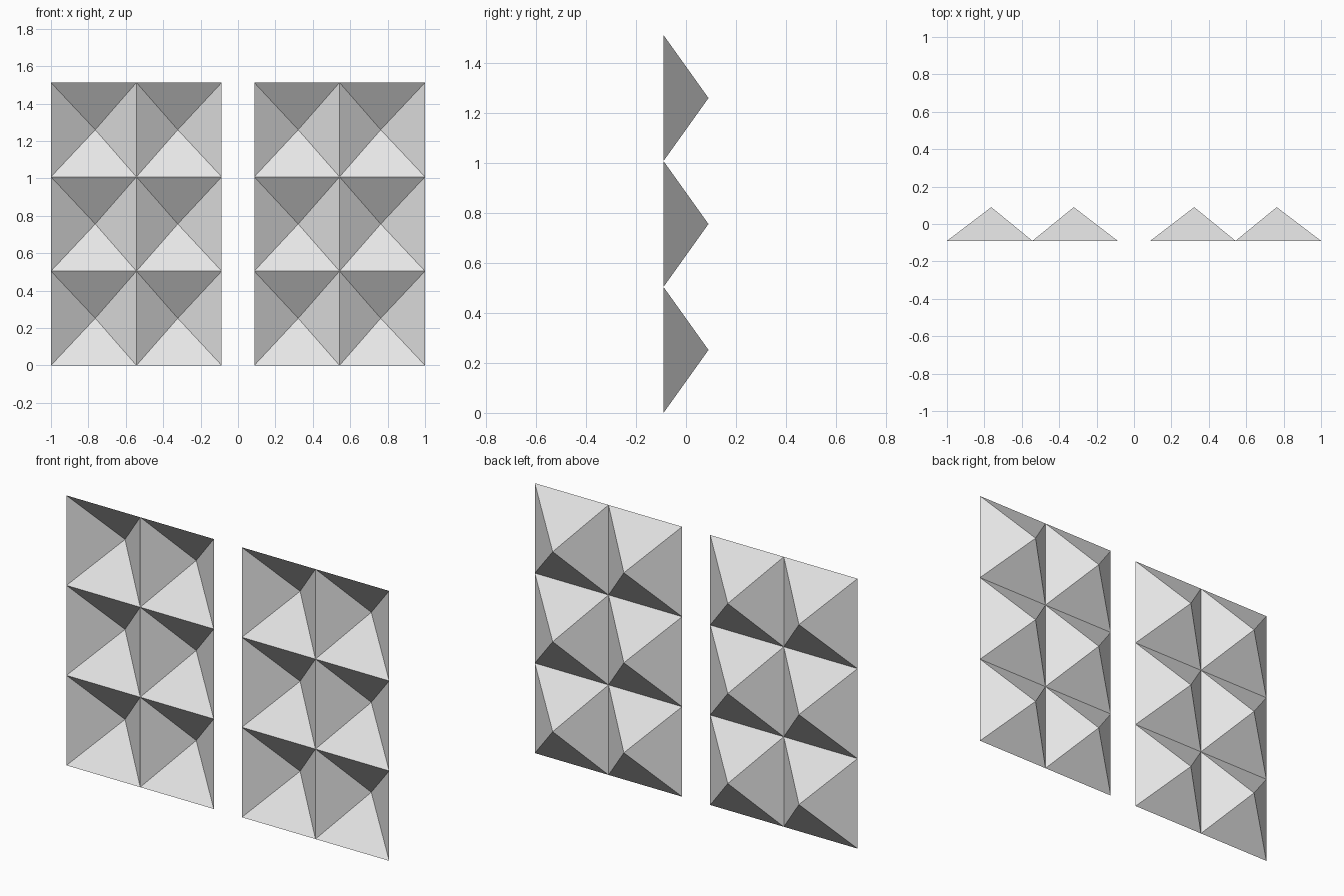
import bpy
import bmesh

cube = bpy.data.objects.get("Cube")
if cube:
    bpy.data.objects.remove(cube, do_unlink=True)

BASE_Y, PEAK_Y = -0.09, 0.09
ROWS, ROW_HEIGHT = 3, 0.504
COLUMN_EDGES = (0.087, 0.543, 1.0)
COLUMN_PEAKS = (0.322, 0.763)

# Plain light grey finish
grey = bpy.data.materials.new("light_grey")
grey.use_nodes = True
colour = (0.8, 0.8, 0.8, 1.0)
grey.diffuse_color = colour
grey.node_tree.nodes["Principled BSDF"].inputs["Base Color"].default_value = colour


def stud_panel(name, side):
    """Open-fronted sheet of hollow pyramids whose peaks point backwards."""
    bm = bmesh.new()

    # Shared corner grid
    corners = [[bm.verts.new((side * x, BASE_Y, row * ROW_HEIGHT))
                for x in COLUMN_EDGES] for row in range(ROWS + 1)]

    # Four sloping facets around each peak
    for row in range(ROWS):
        for col, peak_x in enumerate(COLUMN_PEAKS):
            peak = bm.verts.new((side * peak_x, PEAK_Y, (row + 0.5) * ROW_HEIGHT))
            ring = [corners[row][col], corners[row + 1][col],
                    corners[row + 1][col + 1], corners[row][col + 1]]
            for i in range(4):
                facet = [ring[i], ring[(i + 1) % 4], peak]
                bm.faces.new(facet if side > 0 else facet[::-1])

    # Facets face the peak side
    bm.normal_update()
    for face in bm.faces:
        if face.normal.y < 0:
            face.normal_flip()

    mesh = bpy.data.meshes.new(name)
    bm.to_mesh(mesh)
    bm.free()
    mesh.materials.append(grey)
    panel = bpy.data.objects.new(name, mesh)
    bpy.context.collection.objects.link(panel)
    return panel


stud_panel("left_panel", 1)
stud_panel("right_panel", -1)
